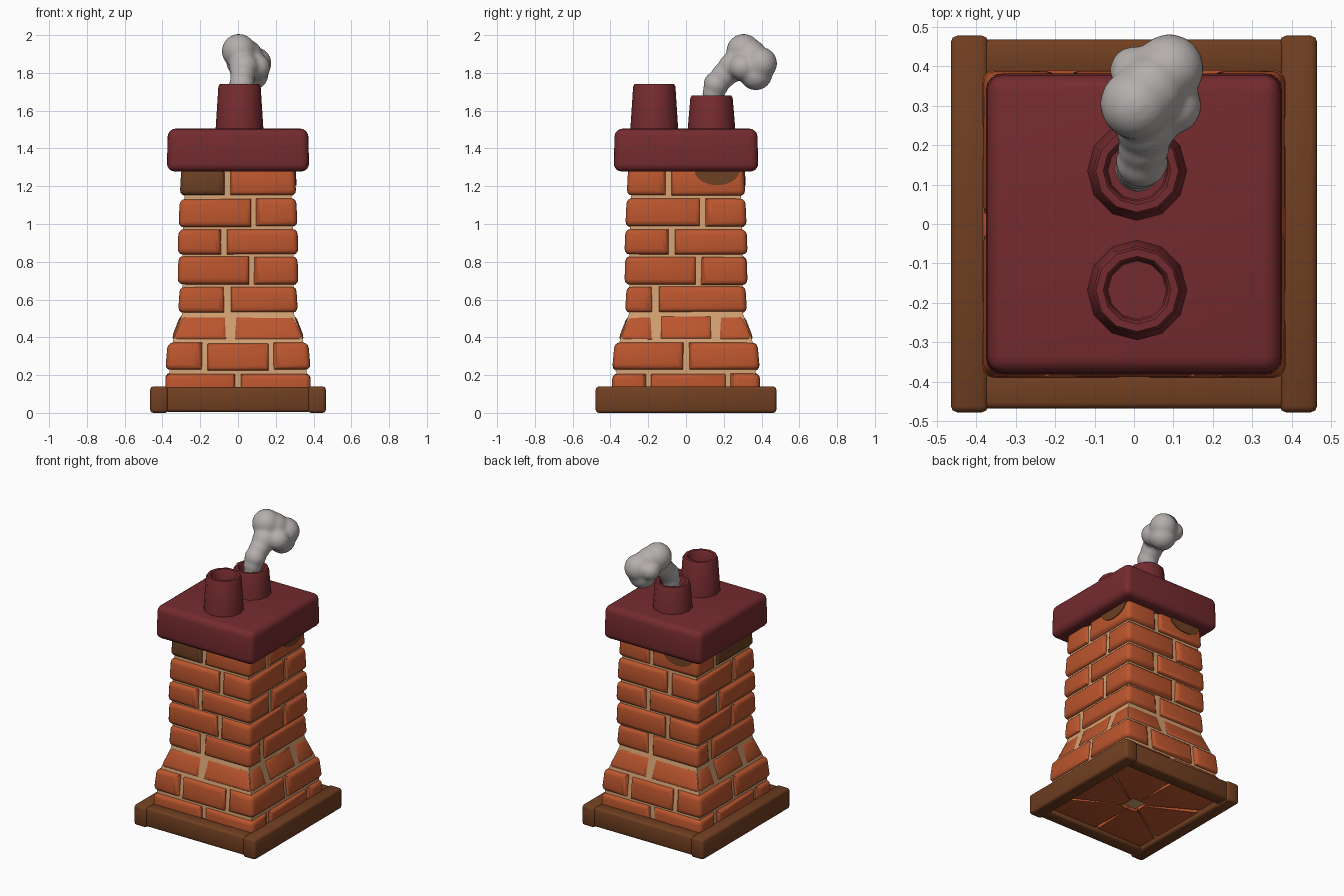
import bpy, bmesh, math, random
from mathutils import Vector, Matrix

if "Cube" in bpy.data.objects:
    bpy.data.objects.remove(bpy.data.objects["Cube"])

random.seed(4)


def material(name, rgb):
    m = bpy.data.materials.new(name)
    m.diffuse_color = (*rgb, 1)
    m.use_nodes = True
    m.node_tree.nodes["Principled BSDF"].inputs["Base Color"].default_value = m.diffuse_color
    return m


BRICK = material("orange brick", (0.50, 0.092, 0.027))
SOOT = material("sooty brick", (0.15, 0.050, 0.016))
MORTAR = material("tan mortar", (0.66, 0.36, 0.17))
WOOD = material("brown wood", (0.165, 0.050, 0.015))
CAP = material("dark red clay", (0.175, 0.024, 0.028))
SMOKE = material("grey smoke", (0.46, 0.43, 0.42))


def finish(name, bm, mats, angle=40):
    bmesh.ops.recalc_face_normals(bm, faces=bm.faces)
    me = bpy.data.meshes.new(name)
    bm.to_mesh(me)
    bm.free()
    for m in mats:
        me.materials.append(m)
    me.shade_smooth()
    me.set_sharp_from_angle(angle=math.radians(angle))
    ob = bpy.data.objects.new(name, me)
    bpy.context.collection.objects.link(ob)
    return ob


def box(name, lo, hi, mat, bevel, segments=2, taper=1.0):
    bm = bmesh.new()
    bmesh.ops.create_cube(bm, size=1)
    for v in bm.verts:
        k = taper if v.co.z > 0 else 1
        c = [(a + b) / 2 + t * (b - a) for a, b, t in zip(lo, hi, v.co)]
        v.co = (c[0] * k, c[1] * k, c[2])
    bmesh.ops.bevel(bm, geom=bm.edges[:], offset=bevel, segments=segments,
                    affect='EDGES', profile=0.5, clamp_overlap=True)
    return finish(name, bm, [mat], 50)


def square_loft(name, rings, mat):
    """Stack of rectangular rings (half width, z), capped at both ends."""
    bm = bmesh.new()
    loops = [[bm.verts.new((sx * h, sy * (h + 0.006), z)) for sx, sy in
              ((-1, -1), (1, -1), (1, 1), (-1, 1))] for h, z in rings]
    for a, b in zip(loops, loops[1:]):
        for i in range(4):
            bm.faces.new((a[i], a[(i + 1) % 4], b[(i + 1) % 4], b[i]))
    bm.faces.new(loops[0])
    bm.faces.new(loops[-1])
    return finish(name, bm, [mat], 30)


# Mortar core
square_loft("mortar_core", [(0.36, 0.05), (0.362, 0.23), (0.345, 0.38), (0.297, 0.52),
                            (0.292, 0.7), (0.295, 0.9), (0.285, 1.1), (0.28, 1.32)], MORTAR)

# Brick courses: bottom z, top z, half width below and above, front joints, right joints
COURSES = [
    (0.03, 0.21, 0.385, 0.385, [0.0], [-0.21, 0.235]),
    (0.225, 0.37, 0.385, 0.372, [-0.185, 0.185], [0.0]),
    (0.385, 0.52, 0.355, 0.303, [-0.042], [-0.16, 0.16]),
    (0.53, 0.67, 0.317, 0.308, [-0.06], [-0.17]),
    (0.68, 0.83, 0.320, 0.315, [0.078], [0.07]),
    (0.84, 0.975, 0.320, 0.315, [-0.08], [-0.083]),
    (0.985, 1.135, 0.315, 0.308, [0.088], [0.095]),
    (1.15, 1.30, 0.308, 0.300, [-0.062], [-0.098]),
]


def add_brick(bm, path, z0, z1, h0, h1, inner, mat):
    """One brick along a path of (side, position); None marks a corner."""
    part = bmesh.new()
    cols = []
    for side, t in path:
        rot = Matrix.Rotation(side * math.pi / 2, 3, 'Z')
        ring = []
        for h, z in ((h0, z0), (h1, z1)):
            off = h + (0.006 if side % 2 == 0 else 0)
            x = t if t is not None else -(h + (0 if side % 2 == 0 else 0.006))
            p = rot @ Vector((x, -off, z))
            ring += [part.verts.new(p), part.verts.new((p.x * inner, p.y * inner, z))]
        cols.append(ring)                      # outer low, inner low, outer high, inner high
    for a, b in zip(cols, cols[1:]):
        for i, j in ((0, 2), (2, 3), (3, 1), (1, 0)):
            part.faces.new((a[i], b[i], b[j], a[j]))
    for c in (cols[0], cols[-1]):
        part.faces.new((c[0], c[2], c[3], c[1]))
    outer = {v for c in cols for v in (c[0], c[2])}
    edges = [e for e in part.edges if all(v in outer for v in e.verts)]
    bmesh.ops.bevel(part, geom=edges, offset=0.03, segments=3, affect='EDGES',
                    profile=0.5, clamp_overlap=True)
    for f in part.faces:
        f.material_index = mat
    tmp = bpy.data.meshes.new("tmp")
    part.to_mesh(tmp)
    part.free()
    bm.from_mesh(tmp)
    bpy.data.meshes.remove(tmp)


for n, (z0, z1, h0, h1, front, right) in enumerate(COURSES):
    bm = bmesh.new()
    joints = [(s, t) for s in range(4) for t in (front, right)[s % 2]]
    for k, (s, t) in enumerate(joints):
        s2, t2 = joints[(k + 1) % len(joints)]
        gap = random.uniform(0.013, 0.018)
        path = [(s, t + gap)]
        if s2 != s:
            path.append((s2, None))
        path.append((s2, t2 - gap))
        sooty = n == 7 and s2 == 0
        dz = random.uniform(-0.004, 0.004)
        add_brick(bm, path, z0 + dz, z1 + dz, h0, h1, 0.15 if n == 0 else 0.8, int(sooty))
    finish(f"brick_course_{n + 1}", bm, [BRICK, SOOT], 50)

# Soot stains under the cap: thin half discs on the right and back faces
for name, side, t in (("right_soot_stain", 1, 0.165), ("back_soot_stain", 2, 0.16)):
    bm = bmesh.new()
    pts = [(t + 0.12 * math.cos(a), 1.285 + 0.08 * math.sin(a))
           for a in (math.pi + i * math.pi / 10 for i in range(11))]
    rot = Matrix.Rotation(side * math.pi / 2, 3, 'Z')
    y = 0.306 if side == 1 else 0.312
    f = bm.faces.new([bm.verts.new(rot @ Vector((x, -y - (1.285 - z) * 0.05, z))) for x, z in pts])
    ext = bmesh.ops.extrude_face_region(bm, geom=[f])
    for v in ext["geom"]:
        if isinstance(v, bmesh.types.BMVert):
            v.co += rot @ Vector((0, 0.008, 0))
    finish(name, bm, [SOOT])

# Timber frame round the foot
for s, side in ((-1, "left"), (1, "right")):
    x = sorted((s * 0.37, s * 0.465))
    box(f"{side}_base_beam", (x[0], -0.478, 0), (x[1], 0.478, 0.14), WOOD, 0.016)
for s, side in ((-1, "front"), (1, "back")):
    y = sorted((s * 0.375, s * 0.468))
    box(f"{side}_base_beam", (-0.385, y[0], 0.006), (0.385, y[1], 0.136), WOOD, 0.014)

# Cap slab
box("cap_slab", (-0.377, -0.383, 1.278), (0.377, 0.383, 1.505), CAP, 0.042, 4, 0.985)


# Chimney pots: twelve-sided hollow profiles
def pot(name, cx, cy, top):
    prof = [(0.128, 1.48), (0.112, top - 0.012), (0.105, top), (0.086, top),
            (0.078, top - 0.012), (0.074, top - 0.12)]
    bm = bmesh.new()
    rings = [[bm.verts.new((cx + r * math.cos(i * math.pi / 6), cy + r * math.sin(i * math.pi / 6), z))
              for i in range(12)] for r, z in prof]
    for a, b in zip(rings, rings[1:]):
        for i in range(12):
            bm.faces.new((a[i], a[(i + 1) % 12], b[(i + 1) % 12], b[i]))
    bm.faces.new(rings[0])
    bm.faces.new(rings[-1])
    finish(name, bm, [CAP], 45)


pot("front_pot", 0.008, -0.168, 1.74)
pot("back_pot", 0.008, 0.135, 1.68)

# Smoke plume: overlapping puffs fused by a remesh
PUFFS = [(0.01, 0.14, 1.62, 0.06), (0.012, 0.145, 1.69, 0.06), (0.02, 0.16, 1.74, 0.068),
         (0.025, 0.20, 1.785, 0.068), (0.03, 0.25, 1.83, 0.08), (0.005, 0.305, 1.915, 0.092),
         (0.09, 0.395, 1.85, 0.088), (0.075, 0.37, 1.795, 0.088), (0.04, 0.34, 1.89, 0.09),
         (0.0, 0.39, 1.85, 0.062), (0.1, 0.30, 1.83, 0.072)]
bm = bmesh.new()
for x, y, z, r in PUFFS:
    bmesh.ops.create_icosphere(bm, subdivisions=3, radius=r, matrix=Matrix.Translation((x, y, z)))
smoke = finish("smoke_plume", bm, [SMOKE], 180)
re = smoke.modifiers.new("fuse", 'REMESH')
re.mode, re.voxel_size, re.use_smooth_shade = 'VOXEL', 0.012, True
sm = smoke.modifiers.new("soften", 'SMOOTH')
sm.factor, sm.iterations = 0.5, 6
